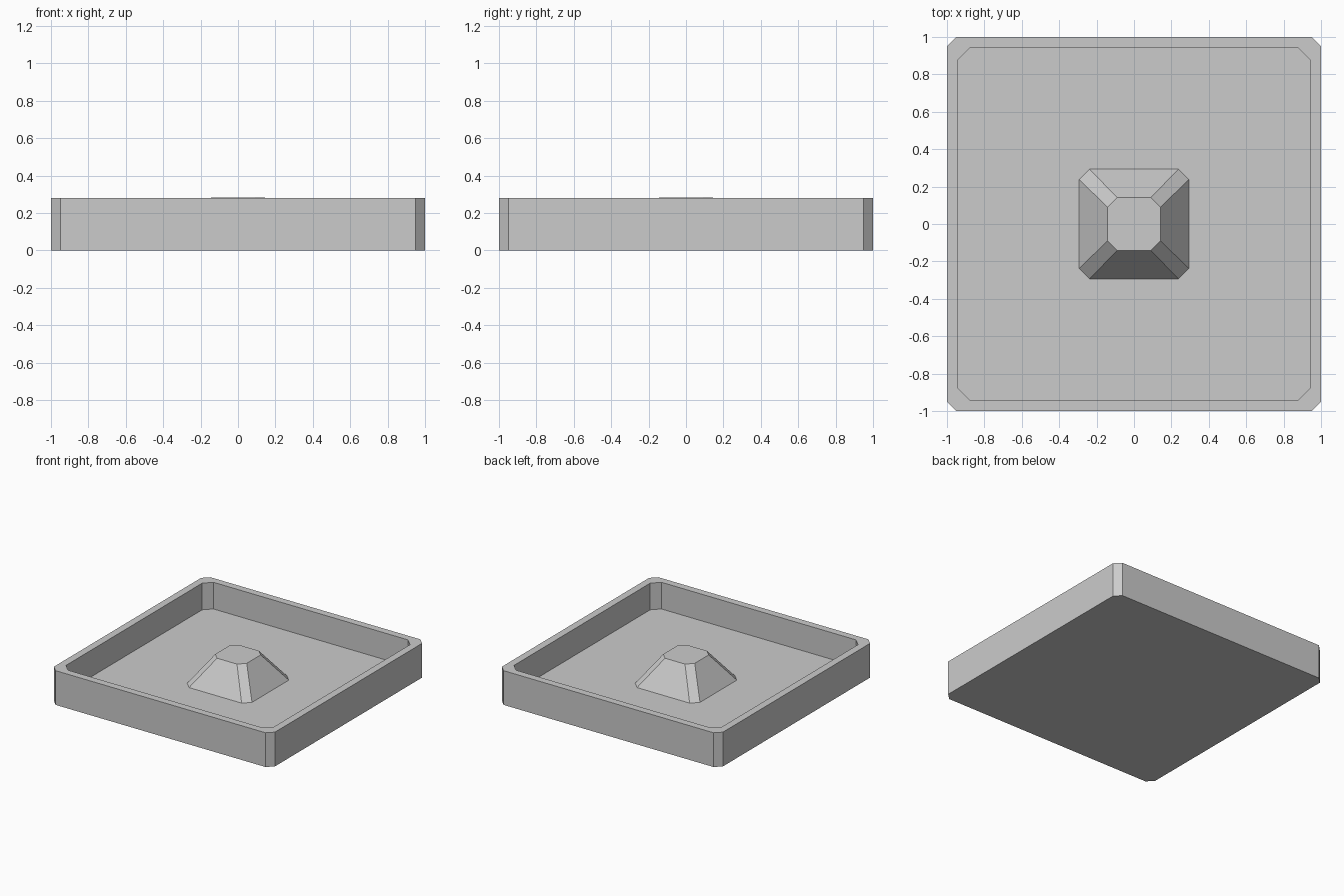
import bpy, bmesh

if "Cube" in bpy.data.objects:
    bpy.data.objects.remove(bpy.data.objects["Cube"])


def ring(bm, half, cut, z):
    """Square loop with chamfered corners, counter-clockwise."""
    a, b = half, half - cut
    pts = [(a, -b), (a, b), (b, a), (-b, a), (-a, b), (-a, -b), (-b, -a), (b, -a)]
    return [bm.verts.new((x, y, z)) for x, y in pts]


def loft(name, sections):
    """Closed solid skinned through (half width, corner cut, z) sections."""
    bm = bmesh.new()
    rings = [ring(bm, *s) for s in sections]
    for lo, hi in zip(rings, rings[1:]):
        for i in range(8):
            j = (i + 1) % 8
            bm.faces.new((lo[i], lo[j], hi[j], hi[i]))
    bm.faces.new(rings[0][::-1])
    bm.faces.new(rings[-1])
    bmesh.ops.recalc_face_normals(bm, faces=bm.faces)
    mesh = bpy.data.meshes.new(name)
    bm.to_mesh(mesh)
    bm.free()
    obj = bpy.data.objects.new(name, mesh)
    bpy.context.collection.objects.link(obj)
    return obj


FLOOR, RIM = 0.062, 0.28

# Tray: outer wall, flat rim, inner wall down to the floor
loft("tray", [(1.0, 0.05, 0), (1.0, 0.05, RIM),
              (0.94, 0.06, RIM), (0.94, 0.06, FLOOR)])

# Tapered centre boss standing on the floor
loft("centre_boss", [(0.293, 0.055, FLOOR), (0.142, 0.052, 0.284)])
